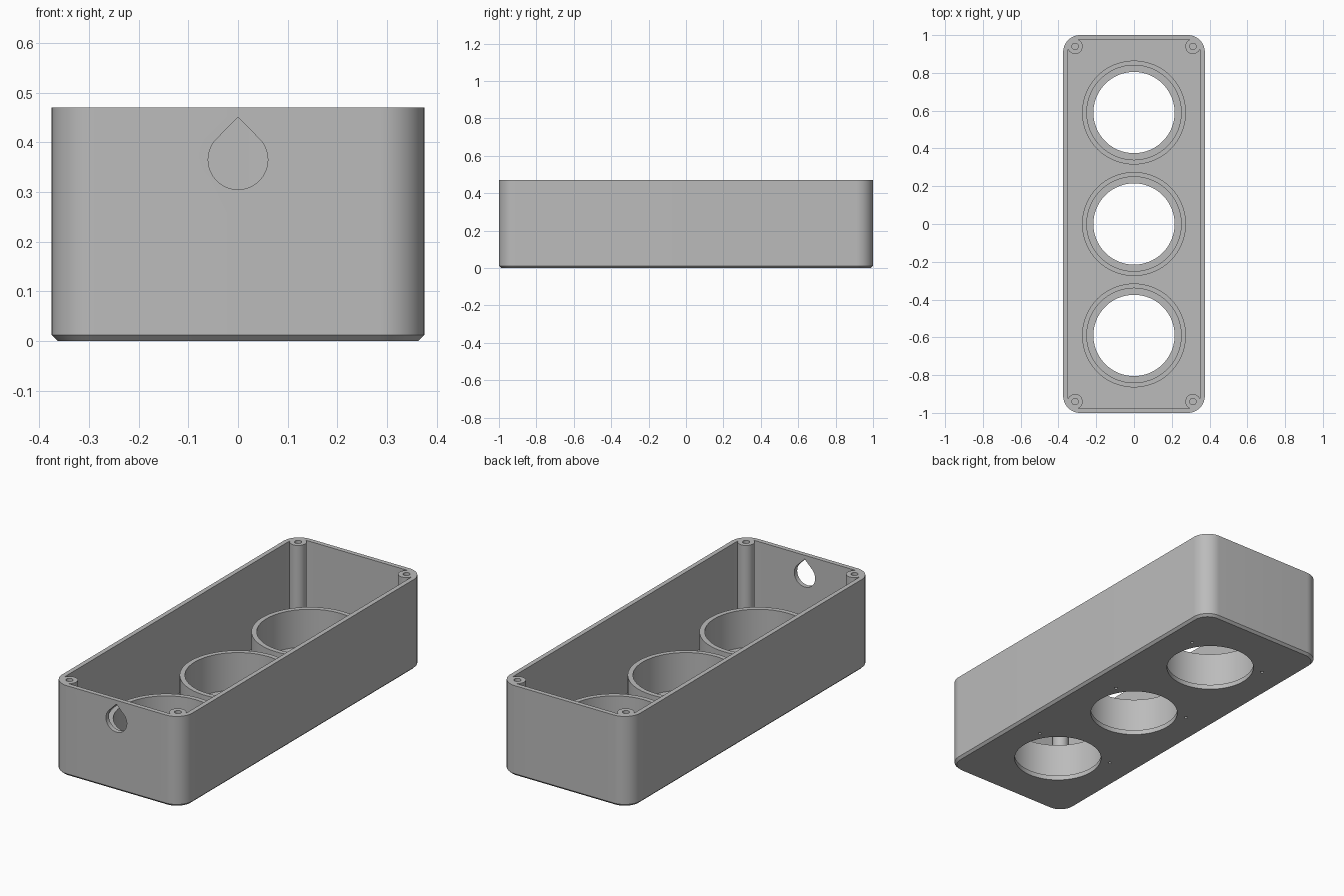
import bpy, bmesh
from math import sin, cos, pi, radians

if "Cube" in bpy.data.objects:
    bpy.data.objects.remove(bpy.data.objects["Cube"], do_unlink=True)

HALF_X, HALF_Y, TOP = 0.375, 1.0, 0.47
WALL, FLOOR, CORNER, CHAMFER = 0.024, 0.025, 0.09, 0.012
RING_Y = (-0.59, 0, 0.59)
RING_TOP = 0.22

grey = bpy.data.materials.new("light_grey")
grey.use_nodes = True
colour = (0.5, 0.5, 0.5, 1)
grey.diffuse_color = colour
grey.node_tree.nodes["Principled BSDF"].inputs["Base Color"].default_value = colour


def rounded_rect(inset):
    """Outline of the box, moved inwards by an inset."""
    cx, cy, r = HALF_X - CORNER, HALF_Y - CORNER, CORNER - inset
    pts = []
    for q, (sx, sy) in enumerate([(1, 1), (-1, 1), (-1, -1), (1, -1)]):
        for i in range(17):
            a = (q + i / 16) * pi / 2
            pts.append((sx * cx + r * cos(a), sy * cy + r * sin(a)))
    return pts


def circle(x, y, r, n=96):
    return [(x + r * cos(2 * pi * i / n), y + r * sin(2 * pi * i / n)) for i in range(n)]


def loft(name, layers, place=lambda u, v, w: (u, v, w)):
    """Closed solid through stacked outlines, each given as (outline, height)."""
    bm = bmesh.new()
    loops = [[bm.verts.new(place(u, v, w)) for u, v in pts] for pts, w in layers]
    n = len(loops[0])
    for a, b in zip(loops, loops[1:]):
        for i in range(n):
            j = (i + 1) % n
            bm.faces.new((a[i], a[j], b[j], b[i]))
    bm.faces.new(loops[0][::-1])
    bm.faces.new(loops[-1])
    bmesh.ops.recalc_face_normals(bm, faces=bm.faces)
    mesh = bpy.data.meshes.new(name)
    bm.to_mesh(mesh)
    bm.free()
    mesh.materials.append(grey)
    obj = bpy.data.objects.new(name, mesh)
    bpy.context.collection.objects.link(obj)
    return obj


def combine(target, tool, operation):
    """Apply a boolean and remove the tool."""
    mod = target.modifiers.new("combine", "BOOLEAN")
    mod.object, mod.operation, mod.solver = tool, operation, "EXACT"
    bpy.context.view_layer.update()
    graph = bpy.context.evaluated_depsgraph_get()
    mesh = bpy.data.meshes.new_from_object(target.evaluated_get(graph))
    target.modifiers.clear()
    target.data = mesh
    bpy.data.objects.remove(tool, do_unlink=True)


def cylinder(name, x, y, r, z0, z1, n=96):
    return loft(name, [(circle(x, y, r, n), z0), (circle(x, y, r, n), z1)])


# Open box with a chamfered bottom edge
box = loft("open_box", [(rounded_rect(CHAMFER), 0), (rounded_rect(0), CHAMFER),
                        (rounded_rect(0), TOP)])
inner = rounded_rect(WALL)
combine(box, loft("cavity", [(inner, FLOOR), (inner, TOP + 0.1)]), "DIFFERENCE")

# Corner screw posts with blind holes
for sx in (-1, 1):
    for sy in (-1, 1):
        x, y = sx * 0.312, sy * 0.94
        combine(box, cylinder("post", x, y, 0.04, FLOOR / 2, TOP, 48), "UNION")
        combine(box, cylinder("post_hole", x, y, 0.017, TOP - 0.2, TOP + 0.1, 32), "DIFFERENCE")

# Ring collars, stepped bores and small holes beneath the collar walls
for y in RING_Y:
    combine(box, cylinder("collar", 0, y, 0.275, FLOOR / 2, RING_TOP), "UNION")
    combine(box, cylinder("bore", 0, y, 0.25, FLOOR, RING_TOP + 0.1), "DIFFERENCE")
    combine(box, cylinder("opening", 0, y, 0.215, -0.1, RING_TOP), "DIFFERENCE")
    for angle in (radians(30), radians(150)):
        hx, hy = 0.2625 * cos(angle), y + 0.2625 * sin(angle)
        combine(box, cylinder("pin_hole", hx, hy, 0.008, -0.1, 0.1, 16), "DIFFERENCE")

# Teardrop cable hole through the front wall
arc = [radians(135 + 270 * i / 48) for i in range(49)]
drop = [(0.06 * cos(a), 0.365 + 0.06 * sin(a)) for a in arc] + [(0, 0.45)]
combine(box, loft("cable_hole", [(drop, -HALF_Y - 0.1), (drop, -HALF_Y + 0.05)],
                  lambda u, v, w: (u, w, v)), "DIFFERENCE")

# Smooth the curved walls, keep the edges crisp
bpy.ops.object.select_all(action="DESELECT")
box.select_set(True)
bpy.context.view_layer.objects.active = box
bpy.ops.object.shade_smooth_by_angle(angle=radians(30))
